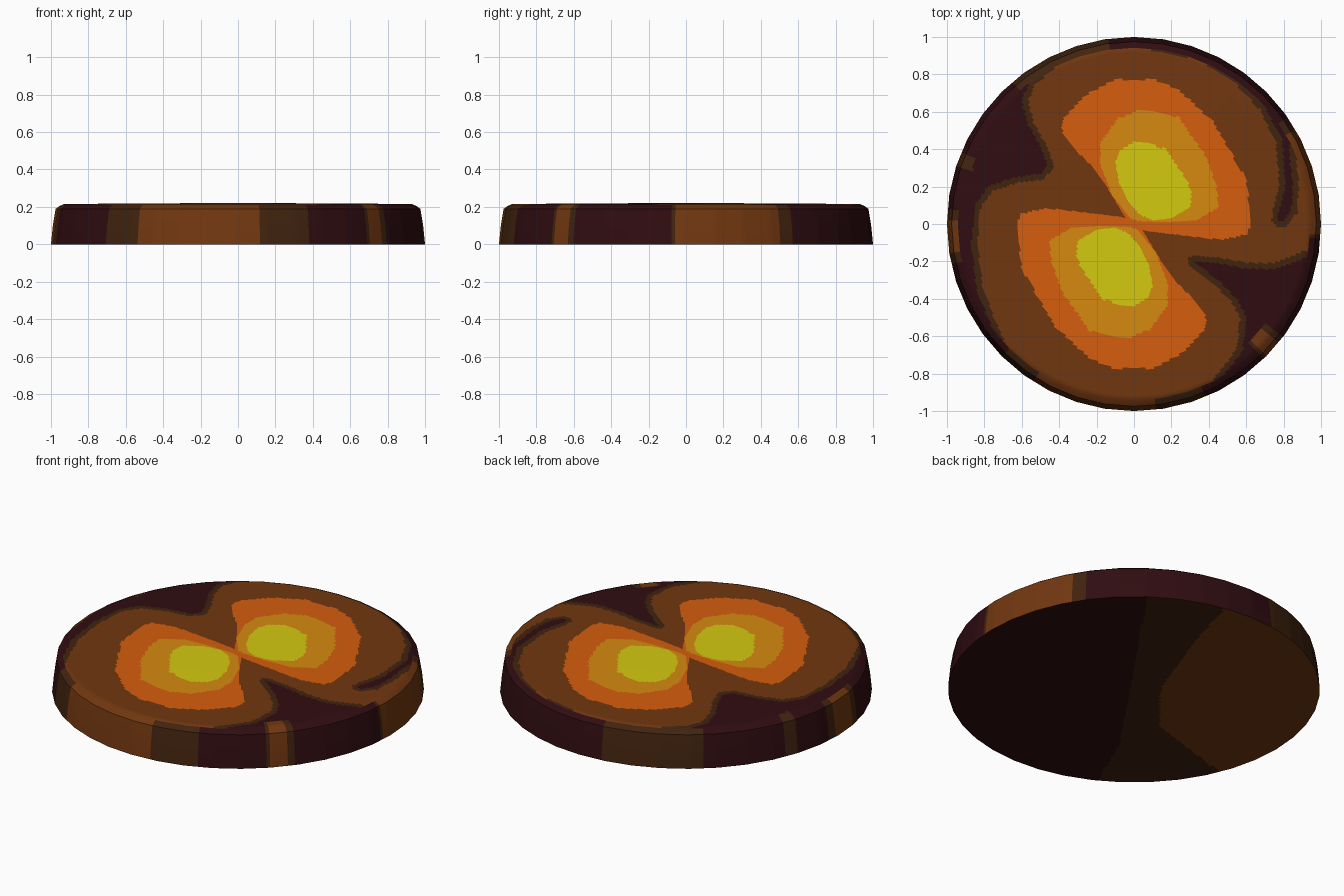
import bpy, bmesh, math
from mathutils import Vector

if "Cube" in bpy.data.objects:
    bpy.data.objects.remove(bpy.data.objects["Cube"])

SIDES, SUB = 40, 8            # 40 flat sides, each split finely for the painted pattern
N = SIDES * SUB
GAIN = 1.06


def lin(h):
    out = []
    for i in (0, 2, 4):
        c = min(1, int(h[i:i + 2], 16) / 255 * GAIN)
        out.append(c / 12.92 if c < 0.04045 else ((c + 0.055) / 1.055) ** 2.4)
    return (*out, 1)


PALETTE = [("yellow", "c8be0f"), ("amber", "c9820f"), ("orange", "c9580d"),
           ("brown", "6b340f"), ("dark_brown", "3d210e"), ("maroon", "2d0c10")]
YEL, AMB, ORA, BRO, DRK, MAR = range(6)

# Painted lobes (upper one; the lower is the same turned half a circle)
yellow = [(0, .44), (-.08, .39), (-.10, .33), (-.08, .22), (-.03, .12), (.03, .05), (.10, .02),
          (.2, .03), (.3, .09), (.31, .17), (.28, .24), (.21, .34), (.17, .4), (.08, .43)]
amber = [(-.18, .43), (-.18, .32), (-.12, .16), (-.02, .03), (.03, .015), (.19, .01), (.33, .02),
         (.455, .09), (.44, .21), (.38, .37), (.3, .48), (.24, .57), (.14, .59), (.03, .61), (-.09, .56)]
orange = [(-.38, .56), (-.385, .5), (-.33, .41), (-.235, .32), (-.14, .19), (-.05, .04), (-.01, -.02),
          (.085, -.04), (.25, -.06), (.47, -.085), (.61, -.055), (.625, .02), (.6, .24), (.49, .43),
          (.42, .55), (.235, .72), (.11, .772), (-.1, .772), (-.26, .69)]
# Dark background patches
left_patch = [(-.44, .86), (-.56, .76), (-.60, .66), (-.57, .54), (-.5, .41), (-.46, .31), (-.5, .27),
              (-.64, .25), (-.78, .2), (-.85, .1), (-.87, -.1), (-.84, -.35), (-.77, -.53), (-.7, -.7),
              (-.8, -.75), (-1.1, -.3), (-1.1, .4), (-.75, .75)]
right_patch = [(.32, -.2), (.45, -.21), (.6, -.24), (.75, -.24), (.86, -.2), (1.1, -.1), (1.1, -.6),
               (.7, -.9), (.4, -.93), (.45, -.85), (.58, -.68), (.6, -.5), (.55, -.4), (.45, -.3)]
hook_patch = [(.1, .96), (.35, .91), (.55, .79), (.7, .63), (.79, .45), (.81, .2), (.77, .06), (.77, .02),
              (.8, .02), (.84, .07), (.85, .2), (.83, .4), (.85, .54), (.9, .65), (.7, .9), (.1, 1.1)]
PATCHES = (left_patch, right_patch, hook_patch)
# Rim colours: (end angle, colour)
RIM = [(30, BRO), (35, DRK), (98, MAR), (131, DRK), (157, MAR), (162, DRK), (176, MAR), (179, DRK),
       (189, BRO), (192, DRK), (225, MAR), (237, DRK), (277, BRO), (293, DRK), (314, MAR),
       (315.5, DRK), (321, BRO), (323, DRK), (355, MAR), (357, DRK), (361, BRO)]


def inside(x, y, poly):
    hit = False
    for (ax, ay), (bx, by) in zip(poly, poly[1:] + poly[:1]):
        if (ay > y) != (by > y) and x < ax + (y - ay) * (bx - ax) / (by - ay):
            hit = not hit
    return hit


def near(x, y, poly, d):
    for (ax, ay), (bx, by) in zip(poly, poly[1:] + poly[:1]):
        ux, uy = bx - ax, by - ay
        t = max(0, min(1, ((x - ax) * ux + (y - ay) * uy) / (ux * ux + uy * uy)))
        if (x - ax - t * ux) ** 2 + (y - ay - t * uy) ** 2 < d * d:
            return True
    return False


def rim_colour(a):
    return next(c for end, c in RIM if a < end)


def top_colour(x, y):
    r, a = math.hypot(x, y), math.degrees(math.atan2(y, x)) % 360
    if r > .94 or (r > .875 and 314 < a < 323) or (r > .91 and 157 < a < 162):
        return rim_colour(a)
    for poly, c in ((yellow, YEL), (amber, AMB), (orange, ORA)):
        if inside(x, y, poly) or inside(-x, -y, poly):
            return c
    if any(inside(x, y, p) for p in PATCHES):
        return MAR
    return DRK if any(near(x, y, p, .032) for p in PATCHES) else BRO


def along(t, pts):
    for (t0, s0), (t1, s1) in zip(pts, pts[1:]):
        if t <= t1:
            return s0 + (s1 - s0) * (t - t0) / (t1 - t0)
    return pts[-1][1]


def bottom_colour(x, y):
    a = math.radians(50)
    t = x * math.cos(a) + y * math.sin(a)
    s = -x * math.sin(a) + y * math.cos(a)
    if s > along(t, [(-1, .55), (-.8, .4), (-.4, .14), (0, .14), (.5, .32), (1.01, .55)]):
        return BRO
    if s > along(t, [(-1, -.2), (-.6, -.08), (0, -.02), (1.01, .07)]):
        return DRK
    return MAR


# Profile from top centre, over the bevel, down the wall, to bottom centre
profile = [(.93 * i / 76, .22 - .005 * (i / 76) ** 2) for i in range(1, 77)]
profile += [(.942, .21), (.955, .204), (.975, .19), (.99, .10), (1, 0)]
profile += [(1 - i / 40, 0) for i in range(1, 40)]

corners = [Vector((math.cos(2 * math.pi * i / SIDES), math.sin(2 * math.pi * i / SIDES))) for i in range(SIDES)]
unit = [corners[i // SUB].lerp(corners[(i // SUB + 1) % SIDES], (i % SUB) / SUB) for i in range(N)]

bm = bmesh.new()
rings = [[bm.verts.new((u.x * r, u.y * r, z)) for u in unit] for r, z in profile]
top, bot = bm.verts.new((0, 0, .22)), bm.verts.new((0, 0, 0))
for i in range(N):
    j = (i + 1) % N
    bm.faces.new((top, rings[0][i], rings[0][j]))
    bm.faces.new((bot, rings[-1][j], rings[-1][i]))
    for a, b in zip(rings, rings[1:]):
        bm.faces.new((a[i], b[i], b[j], a[j]))

# Paint by position
for f in bm.faces:
    c = f.calc_center_median()
    if c.z < .001:
        f.material_index = bottom_colour(c.x, c.y)
    elif c.z < .2:
        f.material_index = rim_colour(math.degrees(math.atan2(c.y, c.x)) % 360)
    else:
        f.material_index = top_colour(c.x, c.y)

mesh = bpy.data.meshes.new("painted_disc")
bm.to_mesh(mesh)
bm.free()
for name, h in PALETTE:
    m = bpy.data.materials.new(name)
    m.diffuse_color = lin(h)
    m.use_nodes = True
    m.node_tree.nodes["Principled BSDF"].inputs["Base Color"].default_value = m.diffuse_color
    mesh.materials.append(m)
disc = bpy.data.objects.new("painted_disc", mesh)
bpy.context.collection.objects.link(disc)
bpy.context.view_layer.objects.active = disc
disc.select_set(True)
bpy.ops.object.shade_smooth_by_angle(angle=math.radians(25))
